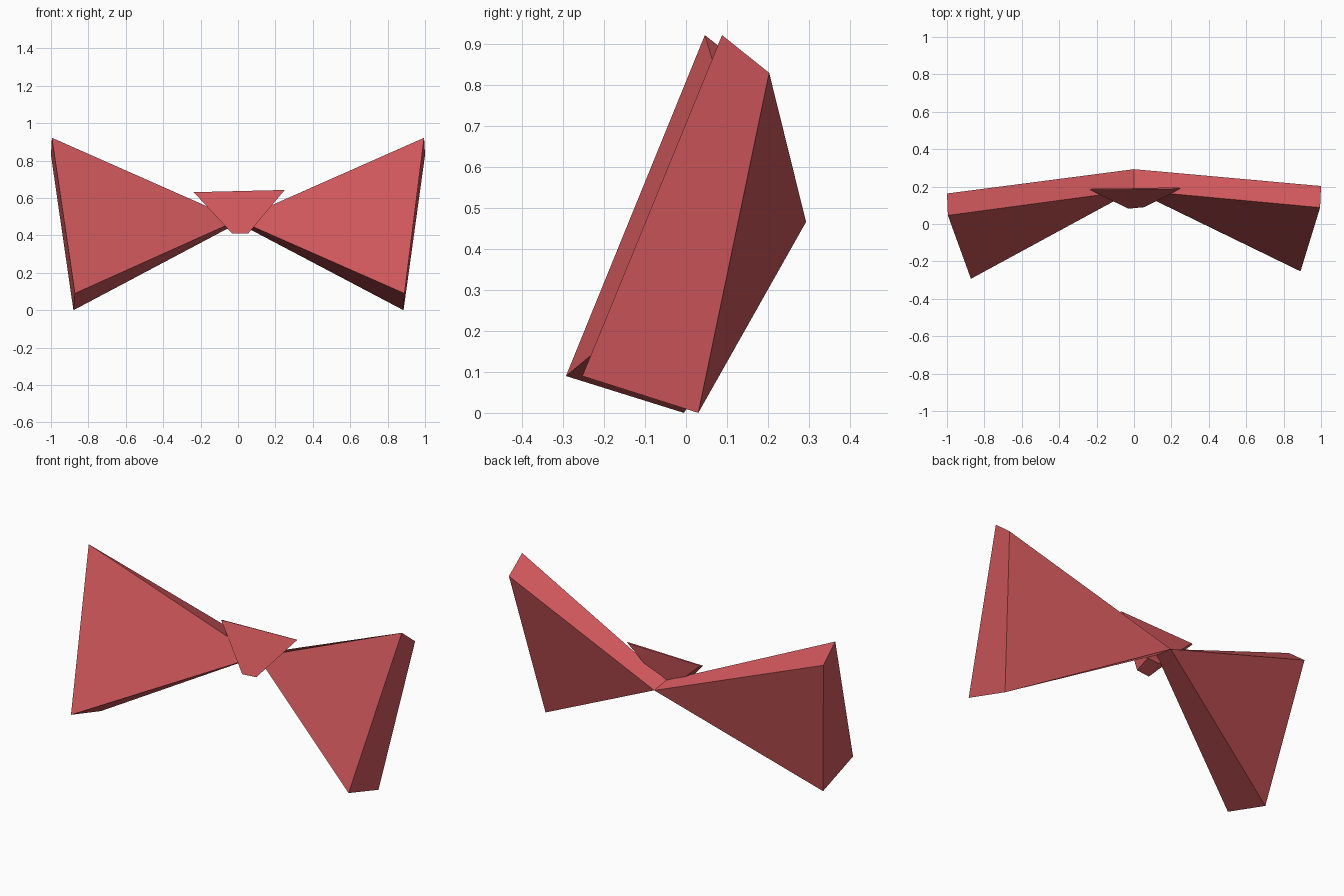
import bpy, bmesh

if "Cube" in bpy.data.objects:
    bpy.data.objects.remove(bpy.data.objects["Cube"])

red = bpy.data.materials.new("bow_red")
red.diffuse_color = (0.62, 0.095, 0.105, 1)
red.use_nodes = True
red.node_tree.nodes["Principled BSDF"].inputs["Base Color"].default_value = red.diffuse_color


def solid(name, verts, faces):
    """Flat-faced closed part with outward normals."""
    me = bpy.data.meshes.new(name)
    bm = bmesh.new()
    vs = [bm.verts.new(v) for v in verts]
    for f in faces:
        bm.faces.new([vs[i] for i in f])
    bmesh.ops.recalc_face_normals(bm, faces=bm.faces)
    bm.to_mesh(me)
    bm.free()
    me.materials.append(red)
    ob = bpy.data.objects.new(name, me)
    bpy.context.collection.objects.link(ob)
    return ob


# Wings: a four-cornered outer end tapering to a short edge at the centre
front_tip, back_tip = (0, 0.18, 0.482), (0, 0.293, 0.466)
wing_faces = [(0, 1, 2, 3), (0, 3, 4), (0, 4, 5, 1), (1, 5, 2), (2, 5, 4, 3)]


def wing(name, front_top, back_top, back_bottom, front_bottom):
    return solid(name, [front_top, back_top, back_bottom, front_bottom,
                        front_tip, back_tip], wing_faces)


wing("right_wing", (0.995, 0.088, 0.922), (1.0, 0.203, 0.83),
     (0.885, 0.03, 0.0), (0.89, -0.253, 0.09))
wing("left_wing", (-0.995, 0.046, 0.922), (-1.0, 0.163, 0.83),
     (-0.88, -0.005, 0.0), (-0.872, -0.293, 0.09))

# Knot: slanted front panel, deeper at the bottom than at the top
solid("knot",
      [(-0.237, 0.183, 0.631), (0.25, 0.189, 0.643), (0.055, 0.09, 0.411), (-0.03, 0.082, 0.409),
       (-0.225, 0.19, 0.63), (0.24, 0.195, 0.64), (0.05, 0.17, 0.45), (-0.025, 0.165, 0.448)],
      [(0, 1, 2, 3), (4, 7, 6, 5), (0, 4, 5, 1), (1, 5, 6, 2), (2, 6, 7, 3), (3, 7, 4, 0)])
